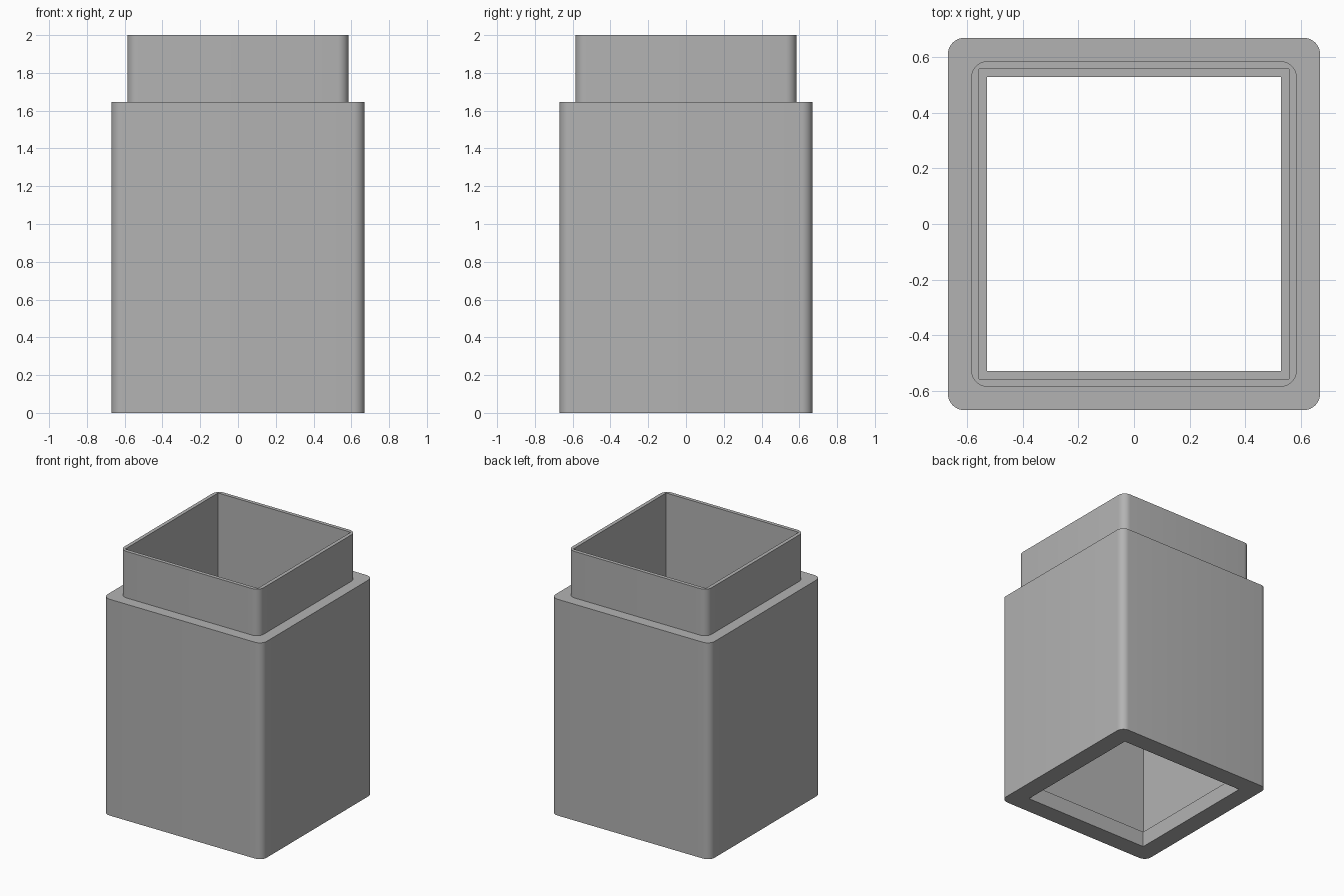
import bpy
import bmesh
from math import cos, sin, pi

cube = bpy.data.objects.get("Cube")
if cube:
    bpy.data.objects.remove(cube, do_unlink=True)

# Single grey plastic
grey = bpy.data.materials.new("grey_plastic")
grey.use_nodes = True
colour = (0.45, 0.45, 0.45, 1)
grey.diffuse_color = colour
grey.node_tree.nodes["Principled BSDF"].inputs["Base Color"].default_value = colour

SEGMENTS = 8  # per rounded corner
RADIUS = 0.058


def square_ring(bm, half, radius, z):
    """Square outline with rounded corners; radius 0 gives sharp corners."""
    ring = []
    for corner in range(4):
        middle = pi / 4 + corner * pi / 2
        cx = (half - radius) * (1 if cos(middle) > 0 else -1)
        cy = (half - radius) * (1 if sin(middle) > 0 else -1)
        for i in range(SEGMENTS + 1):
            a = corner * pi / 2 + i / SEGMENTS * pi / 2
            ring.append(bm.verts.new((cx + radius * cos(a), cy + radius * sin(a), z)))
    return ring


# Closed wall section: half width, corner radius, height
section = [
    (0.67, RADIUS, 0), (0.67, RADIUS, 1.646),            # body outside
    (0.586, RADIUS, 1.646), (0.586, RADIUS, 2),          # shoulder and neck
    (0.558, 0, 2), (0.558, 0, 0.12),                     # rim and inside wall
    (0.529, 0, 0.12), (0.529, 0, 0),                     # bottom retaining lip
]

bm = bmesh.new()
rings = [square_ring(bm, *s) for s in section]
for lower, upper in zip(rings, rings[1:] + rings[:1]):
    n = len(lower)
    for i in range(n):
        j = (i + 1) % n
        bm.faces.new((lower[i], lower[j], upper[j], upper[i]))

# Collapse the sharp inner corners to single points
bmesh.ops.remove_doubles(bm, verts=bm.verts, dist=0.0001)
bmesh.ops.recalc_face_normals(bm, faces=bm.faces)

mesh = bpy.data.meshes.new("square_sleeve")
bm.to_mesh(mesh)
bm.free()
mesh.materials.append(grey)
sleeve = bpy.data.objects.new("square_sleeve", mesh)
bpy.context.collection.objects.link(sleeve)

# Smooth the rounded corners, keep the rims sharp
bpy.ops.object.select_all(action="DESELECT")
sleeve.select_set(True)
bpy.context.view_layer.objects.active = sleeve
bpy.ops.object.shade_smooth_by_angle(angle=pi / 6)
